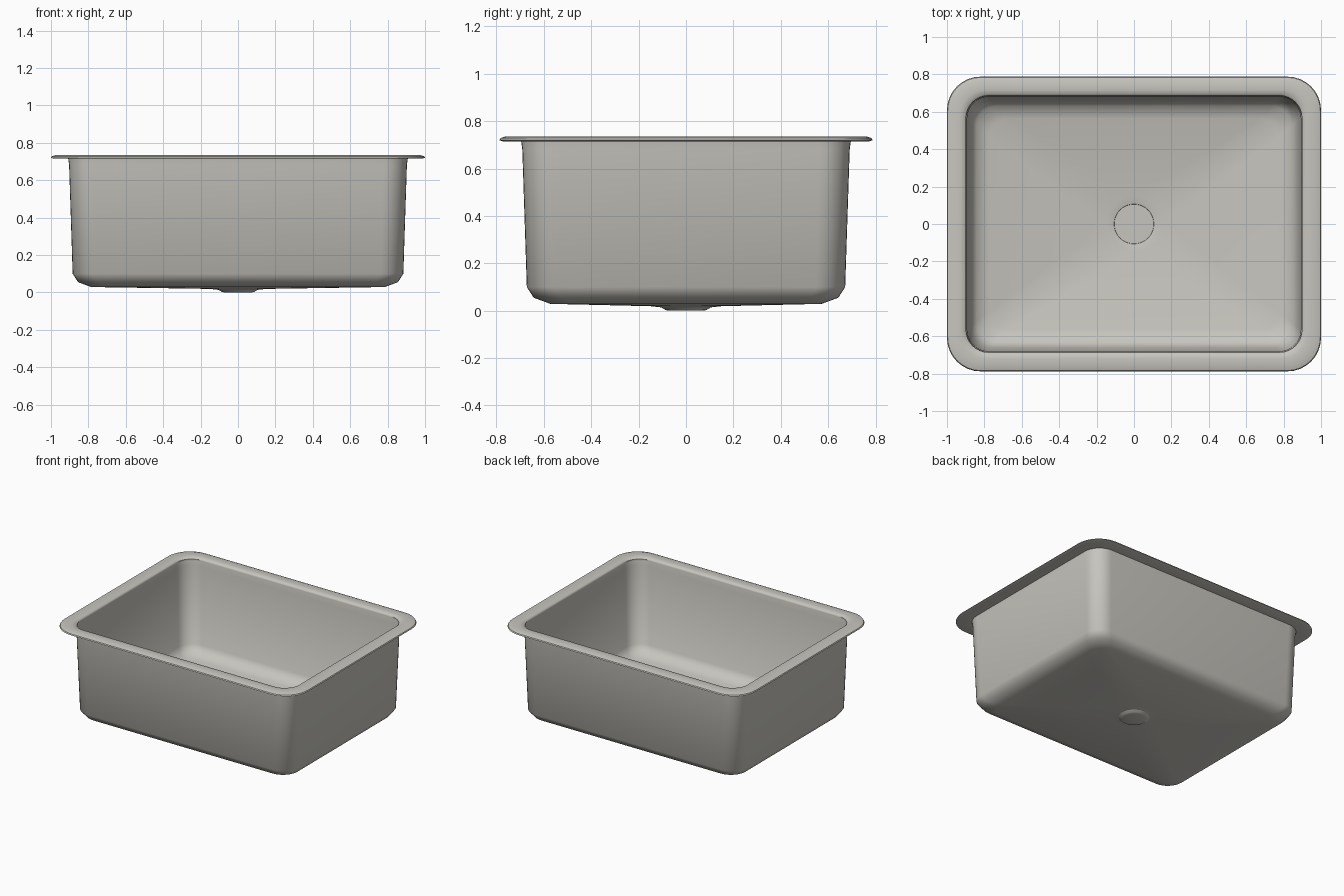
import bpy, bmesh, math

cube = bpy.data.objects.get("Cube")
if cube:
    bpy.data.objects.remove(cube, do_unlink=True)

steel = bpy.data.materials.new("warm grey steel")
steel.use_nodes = True
colour = (0.57, 0.56, 0.515, 1)
steel.diffuse_color = colour
steel.node_tree.nodes["Principled BSDF"].inputs["Base Color"].default_value = colour

STEPS = 8          # segments per corner
SIDE_DIFF = 0.212  # half width minus half depth


def rounded(half_x, radius, z):
    """Rounded rectangle outline with the basin's proportions."""
    return outline(half_x, half_x - SIDE_DIFF, radius, z)


def circle(radius, z):
    return outline(radius, radius, radius, z)


def outline(half_x, half_y, radius, z):
    points = []
    for corner, (sx, sy) in enumerate([(1, 1), (-1, 1), (-1, -1), (1, -1)]):
        for i in range(STEPS + 1):
            a = (corner + i / STEPS) * math.pi / 2
            points.append((sx * (half_x - radius) + radius * math.cos(a),
                           sy * (half_y - radius) + radius * math.sin(a), z))
    return points


def loft(name, rings, closed):
    """Skin a stack of outlines; either join last to first or cap both ends."""
    bm = bmesh.new()
    loops = [[bm.verts.new(p) for p in ring] for ring in rings]
    n = len(loops[0])
    pairs = list(zip(loops, loops[1:]))
    if closed:
        pairs.append((loops[-1], loops[0]))
    else:
        bm.faces.new(loops[0])
        bm.faces.new(loops[-1])
    for a, b in pairs:
        for i in range(n):
            j = (i + 1) % n
            bm.faces.new((a[i], a[j], b[j], b[i]))
    bmesh.ops.remove_doubles(bm, verts=bm.verts, dist=0.0005)
    bmesh.ops.recalc_face_normals(bm, faces=bm.faces)
    mesh = bpy.data.meshes.new(name)
    bm.to_mesh(mesh)
    bm.free()
    mesh.materials.append(steel)
    obj = bpy.data.objects.new(name, mesh)
    bpy.context.collection.objects.link(obj)
    bpy.ops.object.select_all(action="DESELECT")
    obj.select_set(True)
    bpy.context.view_layer.objects.active = obj
    bpy.ops.object.shade_smooth_by_angle(angle=math.radians(42))
    return obj


# Rim: thin flange with a softly domed top
loft("rim", [
    rounded(0.898, 0.12, 0.715),
    rounded(0.985, 0.17, 0.715),
    rounded(1.0, 0.18, 0.72),
    rounded(0.996, 0.178, 0.728),
    rounded(0.975, 0.165, 0.735),
    rounded(0.93, 0.135, 0.736),
    rounded(0.905, 0.122, 0.732),
    rounded(0.898, 0.12, 0.724),
], closed=True)

# Basin: tapered outer wall, sloping floor, then back up the inner wall
loft("basin", [
    rounded(0.908, 0.13, 0.716),
    rounded(0.903, 0.125, 0.68),
    rounded(0.884, 0.12, 0.10),
    rounded(0.855, 0.12, 0.055),
    rounded(0.785, 0.10, 0.029),
    circle(0.15, 0.019),
    circle(0.104, 0.014),
    circle(0.107, 0.022),
    circle(0.15, 0.030),
    rounded(0.775, 0.10, 0.041),
    rounded(0.842, 0.11, 0.065),
    rounded(0.872, 0.11, 0.11),
    rounded(0.892, 0.115, 0.68),
    rounded(0.899, 0.12, 0.722),
], closed=True)

# Drain: shallow closed cup under the floor
loft("drain", [
    circle(0.075, 0.0),
    circle(0.088, 0.004),
    circle(0.106, 0.015),
    circle(0.106, 0.018),
], closed=False)
